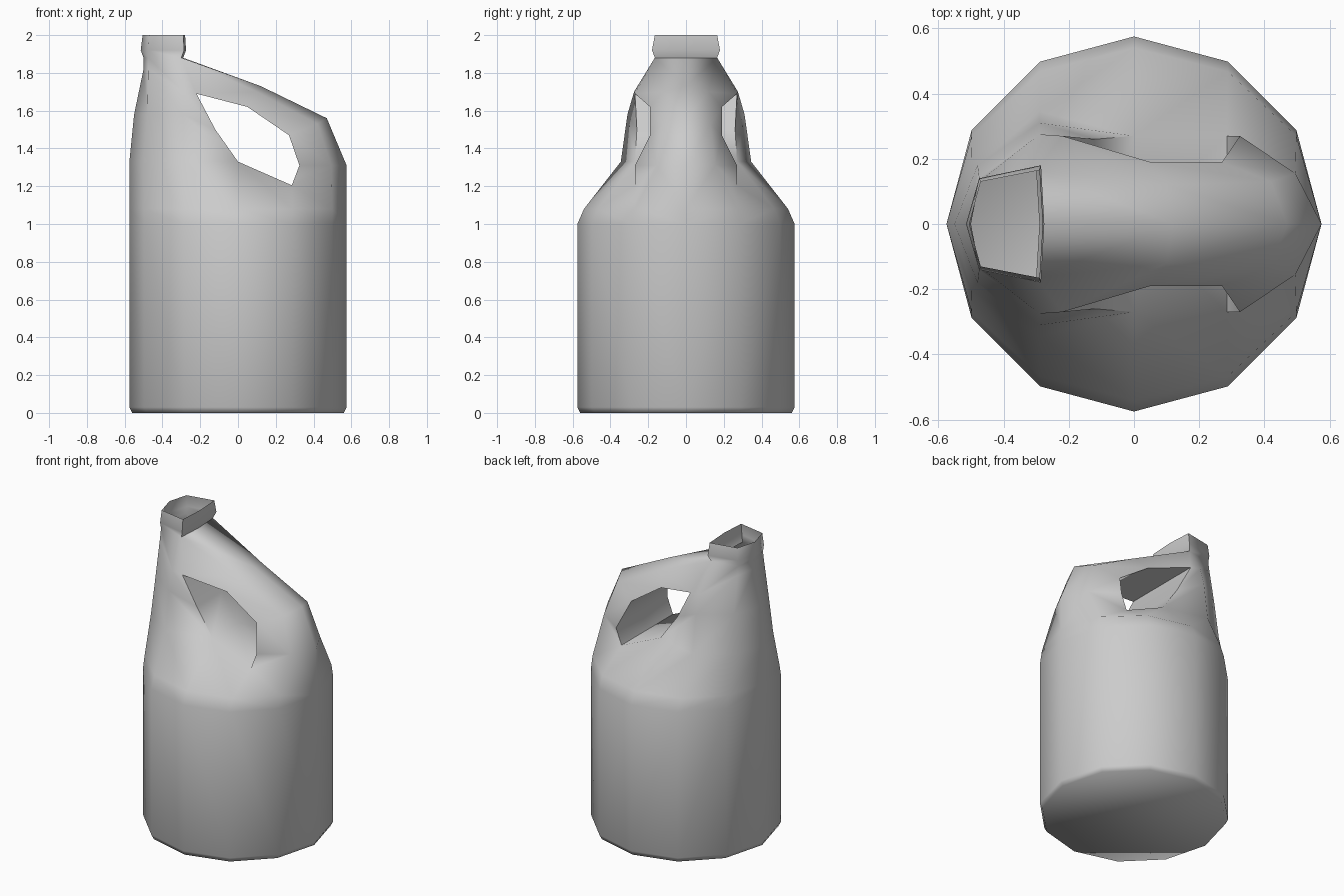
import bpy
import bmesh
from math import cos, sin, pi, radians

cube = bpy.data.objects.get("Cube")
if cube:
    bpy.data.objects.remove(cube, do_unlink=True)

bm = bmesh.new()


def add_face(points):
    """Add a face and its mirror image across y = 0, skipping repeated corners."""
    points = list(dict.fromkeys(points))
    if len(points) < 3:
        return
    for side in (1, -1):
        bm.faces.new([bm.verts.new((x, side * y, z)) for x, y, z in points])


def loft(*rows):
    """Bridge neighbouring rows of points with quads."""
    for low, high in zip(rows, rows[1:]):
        for i in range(len(low) - 1):
            add_face([low[i], low[i + 1], high[i + 1], high[i]])


def half_ring(z, rx, ry):
    """Half of a twelve-sided ring, from the handle side to the spout side."""
    return [(round(rx * cos(i * pi / 6), 4), round(ry * sin(i * pi / 6), 4), z)
            for i in range(7)]


# Points shared by several parts
hole_rear = (.325, .27, 1.31)
hole_bottom = (.285, .27, 1.205)
hole_low = (0, .27, 1.33)
hole_front = (-.12, .26, 1.5)
hole_top = (-.22, .27, 1.69)
hole_upper = (.05, .19, 1.62)
hole_back = (.27, .19, 1.47)
rear_mid, rear_side = (.575, 0, 1.31), (.495, .155, 1.31)
neck_back, neck_side = (-.29, 0, 1.88), (-.3, .165, 1.88)
neck_corner, neck_front = (-.475, .13, 1.88), (-.5, 0, 1.88)

# Base, straight body and shoulder
base = half_ring(0, .56, .56)
shoulder = half_ring(1.08, .575, .54)
add_face(base)
loft(base, half_ring(.03, .575, .575), half_ring(1, .575, .575), shoulder)

# Upper body rising from the shoulder to the neck
waist = [rear_mid, rear_side, hole_bottom, hole_low,
         (-.29, .345, 1.33), (-.5, .2, 1.33), (-.575, 0, 1.33)]
loft(shoulder, waist)
add_face([rear_side, hole_bottom, hole_rear])
loft(waist[3:],
     [hole_front, (-.29, .31, 1.58), (-.48, .18, 1.58), (-.55, 0, 1.58)],
     [hole_top, (-.29, .275, 1.7), (-.475, .14, 1.82), (-.5, 0, 1.82)],
     [neck_side, neck_side, neck_corner, neck_front])

# Handle arching from the rear of the body to the neck
loft([rear_mid, rear_side, hole_rear],
     [(.47, 0, 1.56), (.42, .13, 1.53), hole_back],
     [(.12, 0, 1.73), (.1, .12, 1.7), hole_upper],
     [neck_back, neck_side, hole_top])

# Inner walls of the grip hole
hole = [hole_rear, hole_bottom, hole_low, hole_front,
        hole_top, hole_upper, hole_back, hole_rear]
loft(hole, [(x, 0, z) for x, y, z in hole])

# Open neck with a bulging collar
loft([neck_back, neck_side, neck_corner, neck_front],
     [(-.275, 0, 1.92), (-.285, .18, 1.92), (-.475, .14, 1.92), (-.515, 0, 1.92)],
     [(-.28, 0, 2), (-.29, .165, 2), (-.47, .13, 2), (-.505, 0, 2)])

# Weld the parts into one shell
bmesh.ops.remove_doubles(bm, verts=bm.verts, dist=.001)
bmesh.ops.recalc_face_normals(bm, faces=bm.faces)
mesh = bpy.data.meshes.new("jug")
bm.to_mesh(mesh)
bm.free()
jug = bpy.data.objects.new("jug", mesh)
bpy.context.collection.objects.link(jug)

# Plain grey plastic
grey = bpy.data.materials.new("grey_plastic")
grey.use_nodes = True
colour = (.6, .6, .6, 1)
grey.diffuse_color = colour
grey.node_tree.nodes["Principled BSDF"].inputs["Base Color"].default_value = colour
mesh.materials.append(grey)

# Soft shading, with only the tightest edges kept sharp
bpy.context.view_layer.objects.active = jug
jug.select_set(True)
bpy.ops.object.shade_smooth_by_angle(angle=radians(65))
